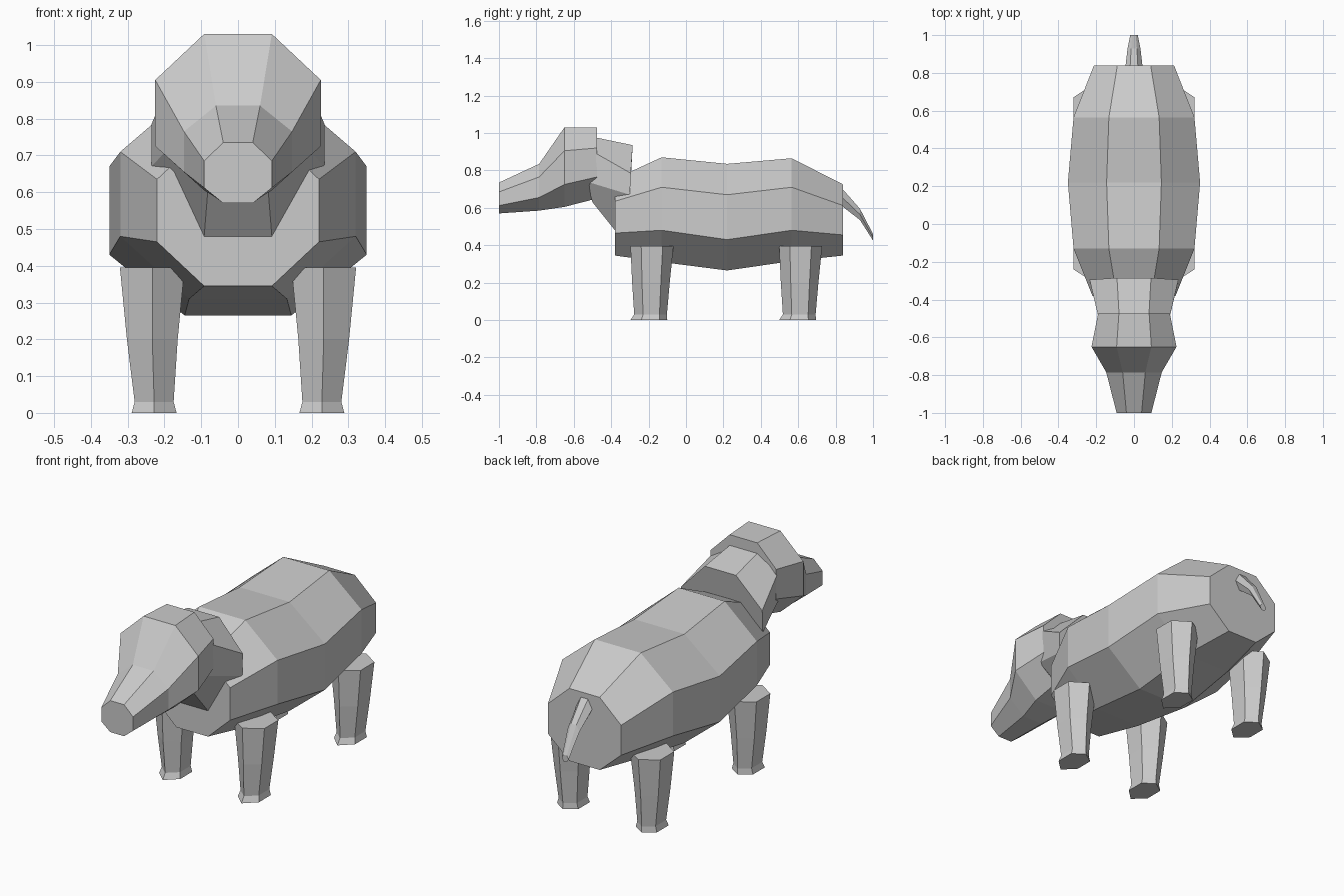
import bpy, bmesh

cube = bpy.data.objects.get("Cube")
if cube:
    bpy.data.objects.remove(cube)

grey = bpy.data.materials.new("grey hide")
grey.use_nodes = True
GREY = (0.6, 0.6, 0.6, 1)
grey.diffuse_color = GREY
grey.node_tree.nodes["Principled BSDF"].inputs["Base Color"].default_value = GREY


def loft(name, rings):
    """Skin a list of equal-length vertex rings into a closed flat-shaded solid."""
    bm = bmesh.new()
    loops = [[bm.verts.new(p) for p in ring] for ring in rings]
    n = len(loops[0])
    for a, b in zip(loops, loops[1:]):
        for i in range(n):
            j = (i + 1) % n
            bm.faces.new((a[i], a[j], b[j], b[i]))
    bm.faces.new(loops[0])
    bm.faces.new(loops[-1])
    bmesh.ops.recalc_face_normals(bm, faces=bm.faces)
    mesh = bpy.data.meshes.new(name)
    bm.to_mesh(mesh)
    bm.free()
    mesh.materials.append(grey)
    obj = bpy.data.objects.new(name, mesh)
    bpy.context.collection.objects.link(obj)
    return obj


def mirrored(half):
    """Close a half ring, listed top to bottom, across x = 0."""
    return half + [(-x, y, z) for x, y, z in reversed(half)]


def octagon(y, narrow, wide, top, upper, lower, bottom):
    return mirrored([(narrow, y, top), (wide, y, upper),
                     (wide, y, lower), (narrow, y, bottom)])


# Barrel body, chest to rump
loft("body", [octagon(*s) for s in (
    (-0.38, 0.092, 0.22, 0.755, 0.635, 0.465, 0.345),
    (-0.13, 0.133, 0.32, 0.87, 0.71, 0.48, 0.31),
    (0.22, 0.145, 0.35, 0.835, 0.67, 0.43, 0.265),
    (0.565, 0.133, 0.32, 0.865, 0.71, 0.48, 0.315),
    (0.84, 0.088, 0.212, 0.725, 0.612, 0.455, 0.345))])

# Head, from blunt snout to the back of the skull
loft("head", [octagon(*s) for s in (
    (-1.0, 0.04, 0.092, 0.735, 0.685, 0.612, 0.57),
    (-0.785, 0.06, 0.147, 0.835, 0.765, 0.655, 0.585),
    (-0.65, 0.092, 0.225, 1.03, 0.905, 0.725, 0.605),
    (-0.475, 0.08, 0.19, 1.03, 0.92, 0.765, 0.65))])

# Slanted neck, running from inside the skull to the shoulders
loft("neck", [
    mirrored([(0.075, -0.55, 0.99), (0.175, -0.55, 0.93),
              (0.17, -0.53, 0.74), (0.08, -0.5, 0.63)]),
    mirrored([(0.09, -0.285, 0.935), (0.235, -0.295, 0.785),
              (0.235, -0.3, 0.67), (0.092, -0.38, 0.48)])])

# Drooping tail
loft("tail", [mirrored([(w * 0.45, y, top), (w, y, (top + bottom) / 2),
                        (w * 0.45, y, bottom)])
              for y, w, top, bottom in ((0.82, 0.047, 0.72, 0.62),
                                        (0.93, 0.034, 0.595, 0.535),
                                        (1.0, 0.02, 0.46, 0.425))])


# Six-sided legs with a small toe flare
def leg(name, side, cy):
    rings = []
    for z, cx, rx, front, back in ((0.395, 0.233, 0.088, 0.115, 0.115),
                                   (0.2, 0.233, 0.069, 0.106, 0.095),
                                   (0.03, 0.228, 0.053, 0.095, 0.08),
                                   (0, 0.228, 0.061, 0.115, 0.082)):
        shape = ((0, -front), (rx, -front / 2), (rx, back / 2),
                 (0, back), (-rx, back / 2), (-rx, -front / 2))
        rings.append([(side * (cx + x), cy + y, z) for x, y in shape])
    loft(name, rings)


for side, label in ((1, "left"), (-1, "right")):
    leg("front_leg_" + label, side, -0.182)
    leg("back_leg_" + label, side, 0.613)
